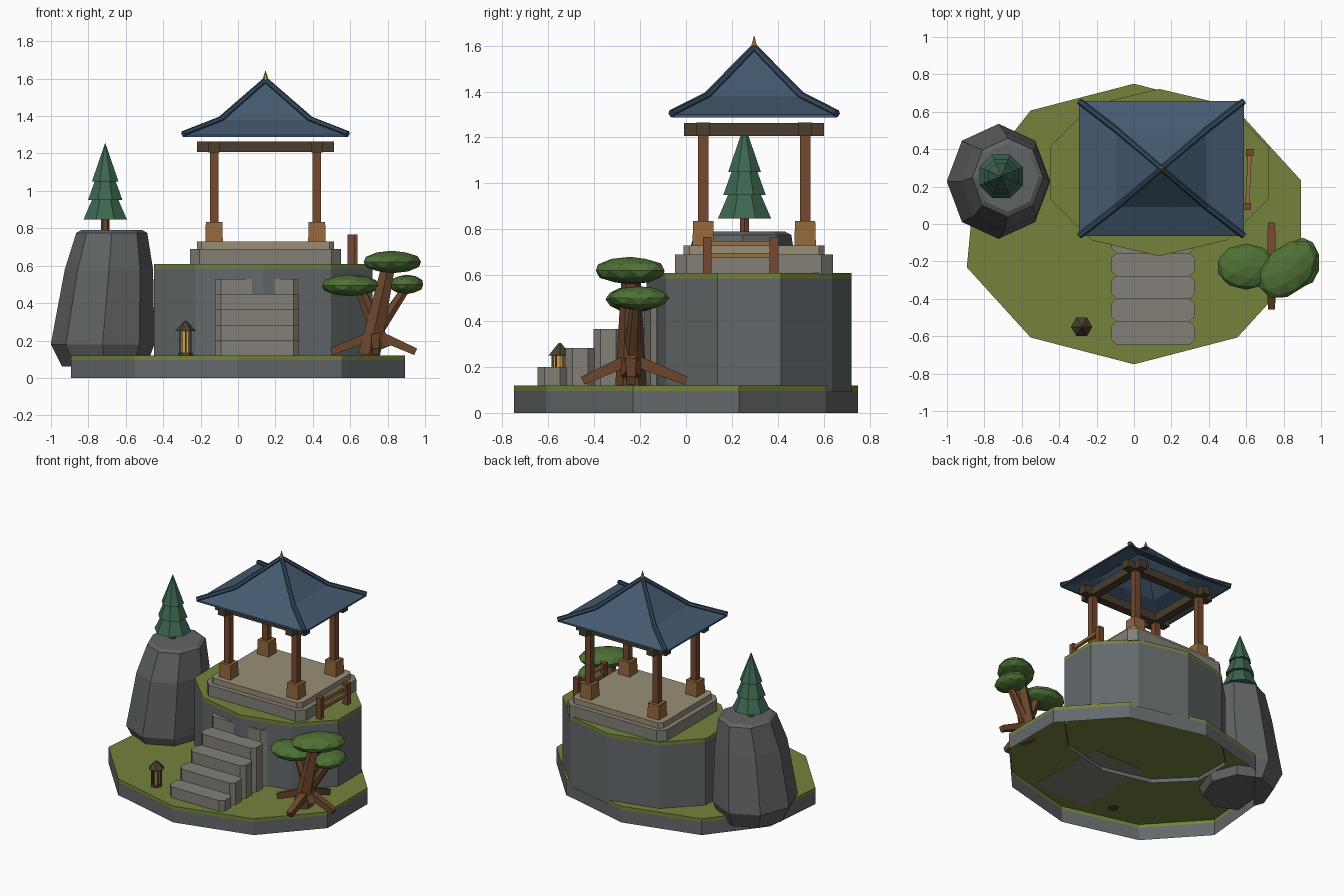
import bpy, bmesh
from math import cos, sin, pi, radians
from mathutils import Vector, Matrix

if "Cube" in bpy.data.objects:
    bpy.data.objects.remove(bpy.data.objects["Cube"])


def mat(name, hexa):
    m = bpy.data.materials.new(name)
    m.diffuse_color = [(int(hexa[i:i + 2], 16) / 255) ** 2.2 for i in (0, 2, 4)] + [1]
    m.use_nodes = True
    m.node_tree.nodes["Principled BSDF"].inputs["Base Color"].default_value = m.diffuse_color
    return m


STONE, ROCK = mat("cliff_stone", "63686A"), mat("boulder_stone", "606364")
GRASS, STEP = mat("grass", "74813F"), mat("step_stone", "827F76")
FLOOR, WOOD = mat("floor_stone", "978D76"), mat("post_wood", "754A33")
DARK, FOOT = mat("beam_wood", "4B4032"), mat("footing_wood", "93683F")
TILE, RIDGE = mat("roof_tile", "465A70"), mat("ridge_tile", "35485C")
GOLD, BARK = mat("gold", "B58A45"), mat("bark", "6B4830")
FIR, LEAF = mat("fir_green", "3F6650"), mat("pine_green", "4F7038")
GLOW, RAIL = mat("lantern_glow", "CFA555"), mat("rail_wood", "94703F")


def finish(name, bm, mats):
    me = bpy.data.meshes.new(name)
    bm.to_mesh(me)
    bm.free()
    for m in mats:
        me.materials.append(m)
    ob = bpy.data.objects.new(name, me)
    bpy.context.collection.objects.link(ob)
    return ob


def ell(cx, cy, rx, ry, n, start=90):
    return [(cx + rx * cos(radians(start) + 2 * pi * i / n),
             cy + ry * sin(radians(start) + 2 * pi * i / n)) for i in range(n)]


def rect(cx, cy, hx, hy, c=0):
    """Rectangle outline, counter-clockwise, with corners chamfered by c."""
    if not c:
        return [(cx - hx, cy - hy), (cx + hx, cy - hy), (cx + hx, cy + hy), (cx - hx, cy + hy)]
    k = [(hx - c, -hy), (hx, c - hy), (hx, hy - c), (hx - c, hy),
         (c - hx, hy), (-hx, hy - c), (-hx, c - hy), (c - hx, -hy)]
    return [(cx + x, cy + y) for x, y in k]


def loft(name, rings, mats, bands=None, bottom=True, top=True):
    """Skin a stack of (outline, z) rings; bands gives a material index per level."""
    bm = bmesh.new()
    vs = [[bm.verts.new((x, y, z)) for x, y in pts] for pts, z in rings]
    n = len(vs[0])
    for k in range(len(vs) - 1):
        for i in range(n):
            j = (i + 1) % n
            f = bm.faces.new((vs[k][i], vs[k][j], vs[k + 1][j], vs[k + 1][i]))
            f.material_index = bands[k] if bands else 0
    if bottom:
        bm.faces.new(vs[0][::-1])
    if top:
        bm.faces.new(vs[-1]).material_index = bands[-1] if bands else 0
    return finish(name, bm, mats)


def box(name, cx, cy, hx, hy, z0, z1, m, c=0):
    p = rect(cx, cy, hx, hy, c)
    return loft(name, [(p, z0), (p, z1)], [m])


def bar(name, p, q, r1, r2, m, n=6):
    """Tapered n-sided bar from p to q."""
    p, q = Vector(p), Vector(q)
    d = q - p
    M = (Matrix.Translation((p + q) / 2) @ d.to_track_quat('Z', 'Y').to_matrix().to_4x4()
         @ Matrix.Rotation(pi / n, 4, 'Z'))
    bm = bmesh.new()
    bmesh.ops.create_cone(bm, cap_ends=True, segments=n, radius1=r1, radius2=r2,
                          depth=d.length, matrix=M)
    return finish(name, bm, [m])


# Island base and raised plateau: open-bottomed stone walls with a turf cap
base = ell(0, 0, 0.94, 0.75, 10)
base[2] = (-0.85, 0.23)
loft("island_base", [(base, 0), (base, 0.095), (base, 0.12)], [STONE, GRASS], [0, 1, 1], bottom=False)
plat = ell(0.135, 0.275, 0.615, 0.447, 10)
loft("plateau", [(plat, 0.09), (plat, 0.585), (plat, 0.61)], [STONE, GRASS], [0, 1, 1], bottom=False)

# Stairs
for k in range(5):
    box(f"step_{k + 1}", 0.102, -0.582 + 0.122 * k, 0.224, 0.064, 0.118, 0.2 + 0.0825 * k, STEP, 0.03)

# Pavilion floor
PX, PY = 0.147, 0.297
box("floor_lower", PX, PY, 0.404, 0.344, 0.6, 0.69, STEP, 0.05)
box("floor_upper", PX, PY, 0.367, 0.307, 0.69, 0.73, FLOOR, 0.025)

# Posts, footings, beams
for sx in (-1, 1):
    for sy in (-1, 1):
        x, y = PX + sx * 0.275, PY + sy * 0.222
        loft("post_footing", [(rect(x, y, 0.047, 0.047), 0.73), (rect(x, y, 0.044, 0.044), 0.835)], [FOOT])
        box("post", x, y, 0.0225, 0.0225, 0.83, 1.21, WOOD)
    box("beam_long", PX, PY + sx * 0.222, 0.367, 0.03, 1.207, 1.265, DARK)
    box("beam_short", PX + sx * 0.275, PY, 0.03, 0.305, 1.206, 1.264, DARK)

# Roof shell, hip ridges and finial
prof = [(0.44, 0.36, 1.288), (0.44, 0.36, 1.3), (0.24, 0.205, 1.378), (0.004, 0.004, 1.585)]
roof = loft("roof", [(rect(PX, PY, a, b), z) for a, b, z in prof], [TILE], bottom=False)
sol = roof.modifiers.new("thickness", 'SOLIDIFY')
sol.thickness, sol.offset = 0.012, -1
for sx in (-1, 1):
    for sy in (-1, 1):
        pts = [(PX + sx * a, PY + sy * b, z + 0.004) for a, b, z in prof[1:]]
        bar("hip_ridge_low", pts[0], pts[1], 0.017, 0.017, RIDGE)
        bar("hip_ridge_high", pts[1], pts[2], 0.017, 0.015, RIDGE)
bar("finial", (PX, PY, 1.575), (PX, PY, 1.643), 0.022, 0.001, GOLD, 6)

# Side railing
for y in (0.093, 0.383):
    box("railing_post", 0.605 + (y - 0.09) * 0.05, y, 0.02, 0.019, 0.6, 0.767, WOOD)
for z in (0.685, 0.738):
    bar("railing_bar", (0.605, 0.09, z), (0.62, 0.39, z), 0.015, 0.015, RAIL, 4)

# Boulder, leaning slightly inward
rk = [(-0.715, 0.225, 0.06), (-0.724, 0.277, 0.18), (-0.69, 0.236, 0.58), (-0.675, 0.19, 0.775), (-0.675, 0.165, 0.79)]
loft("boulder", [(ell(x, 0.228 + 0.02 * (z > 0.7), r, r * 1.11, 8), z) for x, r, z in rk], [ROCK])

# Fir on the boulder
bar("fir_trunk", (-0.71, 0.255, 0.77), (-0.71, 0.255, 0.87), 0.024, 0.022, BARK)
for r, z0, r1, z1 in ((0.125, 0.848, 0.04, 1.03), (0.1, 0.95, 0.03, 1.13), (0.077, 1.05, 0.001, 1.255)):
    bar("fir_tier", (-0.71, 0.255, z0), (-0.71, 0.255, z1), r, r1, FIR, 8)

# Spreading pine: trunk, limbs, roots
TY = -0.24
bar("pine_trunk", (0.7, TY, 0.12), (0.8, TY, 0.58), 0.068, 0.042, BARK)
bar("pine_left_limb", (0.78, TY, 0.16), (0.65, TY + 0.01, 0.48), 0.045, 0.03, BARK)
bar("pine_right_limb", (0.71, TY, 0.2), (0.9, TY + 0.02, 0.48), 0.04, 0.024, BARK)
for x, y in ((0.5, TY), (0.95, TY), (0.735, -0.45), (0.735, 0.0)):
    bar("pine_root", (0.735, TY, 0.235), (x, y, 0.14), 0.036, 0.027, BARK, 4)

# Pine foliage pads
for (x, y, z), (a, b, c), rot in (((0.6, -0.228, 0.495), (0.158, 0.123, 0.058), 0),
                                  ((0.825, -0.243, 0.62), (0.185, 0.125, 0.06), 44),
                                  ((0.9, -0.205, 0.5), (0.095, 0.132, 0.052), 0)):
    bm = bmesh.new()
    bmesh.ops.create_icosphere(bm, subdivisions=2, radius=1, matrix=Matrix.Translation((x, y, z))
                               @ Matrix.Rotation(radians(rot), 4, 'Z') @ Matrix.Diagonal((a, b, c, 1)))
    finish("pine_foliage", bm, [LEAF])

# Lantern
LX, LY = -0.28, -0.55
bar("lantern_base", (LX, LY, 0.118), (LX, LY, 0.136), 0.04, 0.036, DARK)
bar("lantern_light", (LX, LY, 0.13), (LX, LY, 0.255), 0.031, 0.031, GLOW)
for x, y in ell(LX, LY, 0.032, 0.032, 6, 90):
    bar("lantern_post", (x, y, 0.13), (x, y, 0.255), 0.006, 0.006, DARK, 4)
bar("lantern_roof", (LX, LY, 0.25), (LX, LY, 0.305), 0.057, 0.006, DARK)
